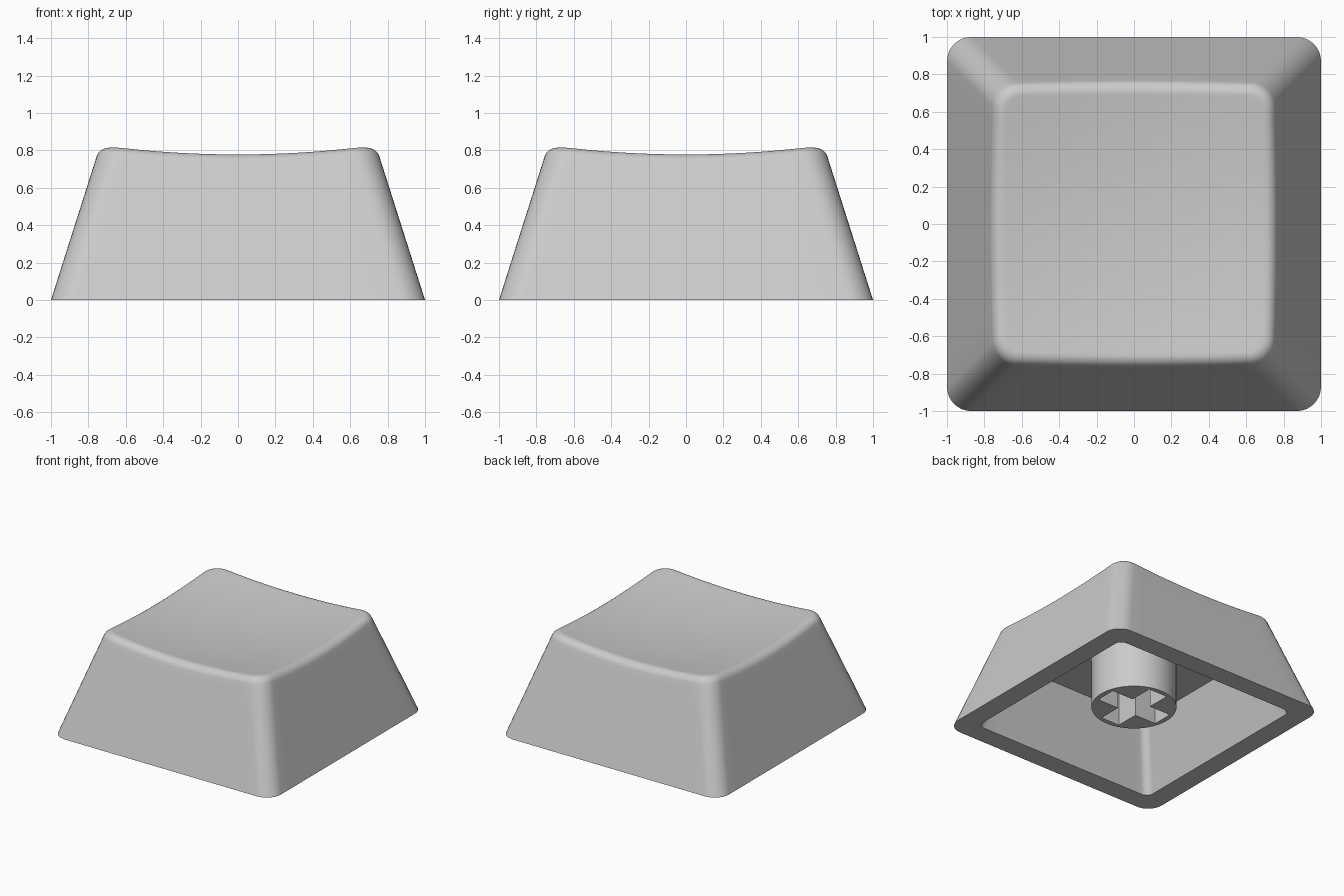
import bpy, bmesh, math
from mathutils import Vector

if "Cube" in bpy.data.objects:
    bpy.data.objects.remove(bpy.data.objects["Cube"])

SIDE, CORNER = 16, 8            # segments per straight side / rounded corner
TAPER = 0.318                   # inward lean of the walls per unit height
R_OUT, R_IN = 0.13, 0.06        # plan corner radii
FILLET = 0.055                  # tangent length of the rounded top edge

grey = bpy.data.materials.new("light grey plastic")
grey.diffuse_color = (0.6, 0.6, 0.6, 1)
grey.use_nodes = True
grey.node_tree.nodes["Principled BSDF"].inputs["Base Color"].default_value = grey.diffuse_color


def rounded_square(half, radius):
    """Plan outline, always with the same number of points."""
    pts, c = [], half - radius
    for q in range(4):
        a0 = q * math.pi / 2
        ca, sa = round(math.cos(a0)), round(math.sin(a0))
        local = [(half, -c + 2 * c * i / SIDE) for i in range(SIDE)]
        for i in range(CORNER):
            a = math.pi / 2 * i / CORNER
            local.append((c + radius * math.cos(a), c + radius * math.sin(a)))
        pts += [(x * ca - y * sa, x * sa + y * ca) for x, y in local]
    return pts


COUNT = 4 * (SIDE + CORNER)


def outline_point(i, half, radius):
    return rounded_square(half, radius)[i]


def dish(x, y):
    """Shallow spherical hollow of the top."""
    return 0.732 + 0.094 * (x * x + y * y)


def finish(bm, name):
    bmesh.ops.recalc_face_normals(bm, faces=bm.faces[:])
    me = bpy.data.meshes.new(name)
    bm.to_mesh(me)
    bm.free()
    me.materials.append(grey)
    ob = bpy.data.objects.new(name, me)
    bpy.context.collection.objects.link(ob)
    return ob


def smooth(ob):
    bpy.ops.object.select_all(action='DESELECT')
    ob.select_set(True)
    bpy.context.view_layer.objects.active = ob
    bpy.ops.object.shade_smooth_by_angle(angle=math.radians(30))


# Outer profile at every outline point: wall, rounded edge, start of the dish
columns = []
for i in range(COUNT):
    base = Vector((*outline_point(i, 1, R_OUT), 0))
    z = 0.8
    for _ in range(5):          # height where the wall meets the dish
        z = dish(*outline_point(i, 1 - TAPER * z, R_OUT))
    half = 1 - TAPER * z
    edge = Vector((*outline_point(i, half, R_OUT), z))
    x, y = outline_point(i, half - FILLET, R_OUT - FILLET)
    inner = Vector((x, y, dish(x, y)))
    lower = edge + (base - edge).normalized() * FILLET
    col = [base.lerp(lower, f) for f in (0, 0.5, 0.93)]
    w = 0.8
    for s in range(9):
        t = s / 8
        a, b, c = (1 - t) ** 2, 2 * w * t * (1 - t), t * t
        col.append((lower * a + edge * b + inner * c) / (a + b + c))
    for f in (0.97, 0.85, 0.7, 0.55, 0.4, 0.25, 0.12):
        col.append(Vector((x * f, y * f, dish(x * f, y * f))))
    columns.append(col)

# Cap shell: cavity loops first, then the outer loops up to the top centre
CEILING = 0.53
loops = [[(x, y, z) for x, y in rounded_square(0.835 - TAPER * z, R_IN)]
         for z in (CEILING, 0)]
loops += [[col[k] for col in columns] for k in range(len(columns[0]))]
bm = bmesh.new()
rings = [[bm.verts.new(p) for p in loop] for loop in loops]
for a, b in zip(rings, rings[1:]):
    for i in range(COUNT):
        j = (i + 1) % COUNT
        bm.faces.new((a[i], a[j], b[j], b[i]))
bm.faces.new(rings[0])          # cavity ceiling
centre = bm.verts.new((0, 0, dish(0, 0)))
for i in range(COUNT):
    bm.faces.new((rings[-1][i], rings[-1][(i + 1) % COUNT], centre))
smooth(finish(bm, "cap_shell"))

# Stem: round post under the ceiling with a cross shaped socket
STEM_Z = 0.10


def prism(points, z0, z1, name):
    bm = bmesh.new()
    face = bm.faces.new([bm.verts.new((x, y, z0)) for x, y in points])
    top = bmesh.ops.extrude_face_region(bm, geom=[face])["geom"]
    verts = [v for v in top if isinstance(v, bmesh.types.BMVert)]
    bmesh.ops.translate(bm, verts=verts, vec=(0, 0, z1 - z0))
    return finish(bm, name)


circle = [(0.32 * math.cos(math.tau * i / 64), 0.32 * math.sin(math.tau * i / 64))
          for i in range(64)]
stem = prism(circle, STEM_Z, CEILING + 0.02, "stem")

L, W = 0.28, 0.085              # arm length and half width of the socket
cross = []
for sx, sy in ((1, 1), (-1, 1), (-1, -1), (1, -1)):
    corner = [(L * sx, W * sy), (W * sx, W * sy), (W * sx, L * sy)]
    cross += corner if sx * sy > 0 else corner[::-1]
cutter = prism(cross, STEM_Z - 0.1, 0.5, "socket_cutter")
cutter.hide_render = True

cut = stem.modifiers.new("socket", 'BOOLEAN')
cut.operation = 'DIFFERENCE'
cut.solver = 'EXACT'
cut.object = cutter
bpy.ops.object.select_all(action='DESELECT')
stem.select_set(True)
bpy.context.view_layer.objects.active = stem
bpy.ops.object.modifier_apply(modifier="socket")
bpy.data.objects.remove(cutter)
smooth(stem)
